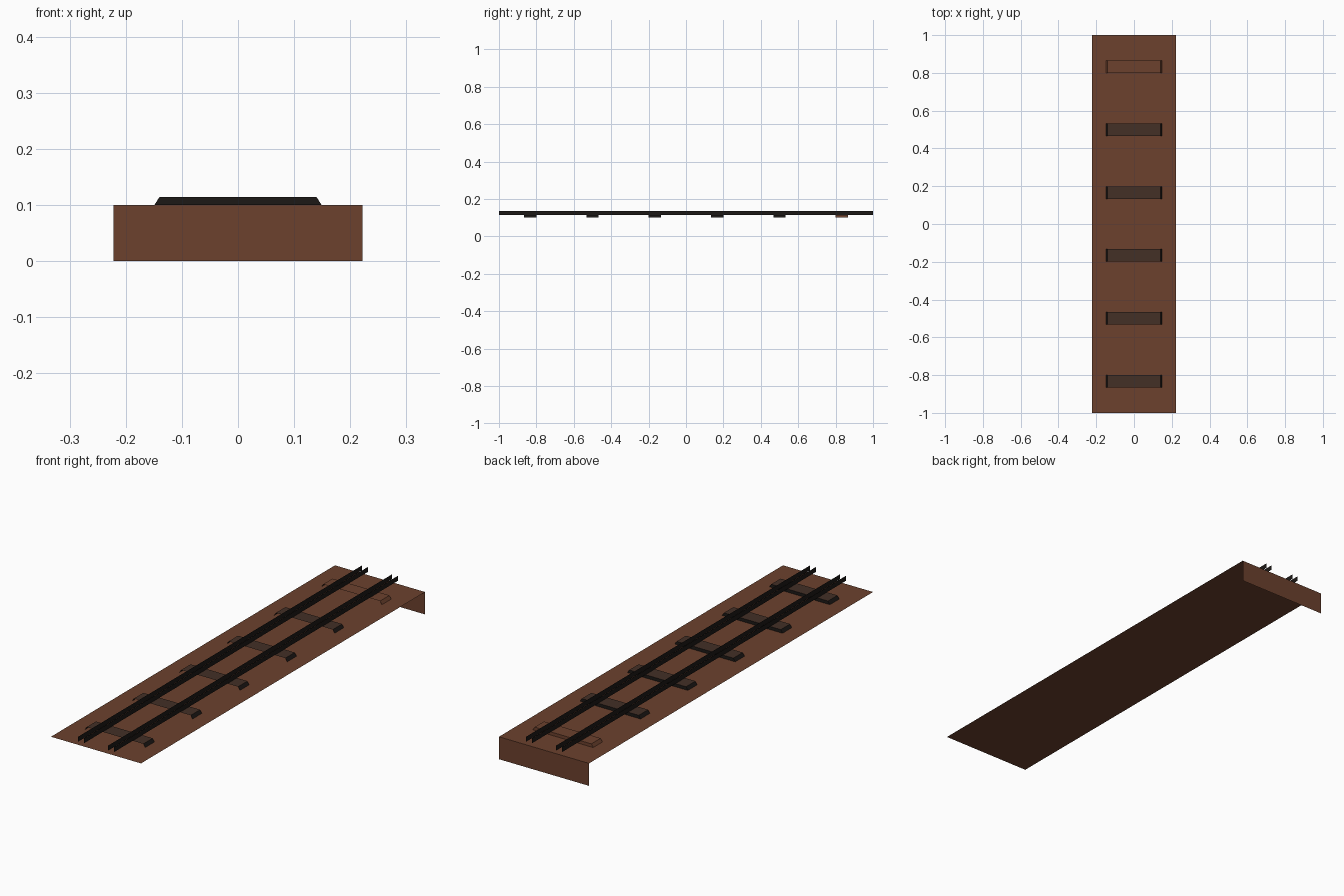
import bpy

if "Cube" in bpy.data.objects:
    bpy.data.objects.remove(bpy.data.objects["Cube"])


def material(name, rgb):
    m = bpy.data.materials.new(name)
    m.diffuse_color = (*rgb, 1.0)
    m.use_nodes = True
    m.node_tree.nodes["Principled BSDF"].inputs["Base Color"].default_value = m.diffuse_color
    return m


brown = material("earth_brown", (0.150, 0.053, 0.027))
dark_wood = material("dark_wood", (0.056, 0.029, 0.019))
black = material("near_black", (0.0116, 0.0092, 0.0080))


def sheet_object(name, verts, faces, mats, indices=None):
    me = bpy.data.meshes.new(name)
    me.from_pydata(verts, [], faces)
    for m in mats:
        me.materials.append(m)
    for poly, i in zip(me.polygons, indices or [0] * len(faces)):
        poly.material_index = i
    ob = bpy.data.objects.new(name, me)
    bpy.context.collection.objects.link(ob)
    return ob


W = 0.222        # half width of the bed
BED_Z = 0.10
TIE_Z = 0.114
RAIL_Z = 0.136

# Track bed: a top sheet folded down at the back end
sheet_object("track_bed",
             [(-W, -1, BED_Z), (W, -1, BED_Z), (W, 1, BED_Z), (-W, 1, BED_Z),
              (W, 1, 0), (-W, 1, 0)],
             [(0, 1, 2, 3), (3, 2, 4, 5)], [brown])

# Sleepers: top, sloped ends and back, open at the front
for n in range(6):
    yc = (n - 2.5) / 3
    y0, y1 = yc - 0.033, yc + 0.033
    profile = [(-0.149, BED_Z), (-0.14, TIE_Z), (0.14, TIE_Z), (0.149, BED_Z)]
    verts = [(x, y, z) for y in (y0, y1) for x, z in profile]
    faces = [(1, 2, 6, 5), (0, 1, 5, 4), (2, 3, 7, 6), (4, 5, 6, 7)]
    mats = [brown, brown] if n == 5 else [dark_wood, black]
    sheet_object(f"sleeper_{n + 1}", verts, faces, mats, [0, 1, 1, 1])

# Rails: each is a pair of thin upright sheets
for side, s in (("left", -1), ("right", 1)):
    for part, x in (("inner", 0.06), ("outer", 0.088)):
        px = s * x
        sheet_object(f"{side}_rail_{part}_side",
                     [(px, -1, TIE_Z), (px, 1, TIE_Z),
                      (px, 1, RAIL_Z), (px, -1, RAIL_Z)],
                     [(0, 1, 2, 3)], [black])
